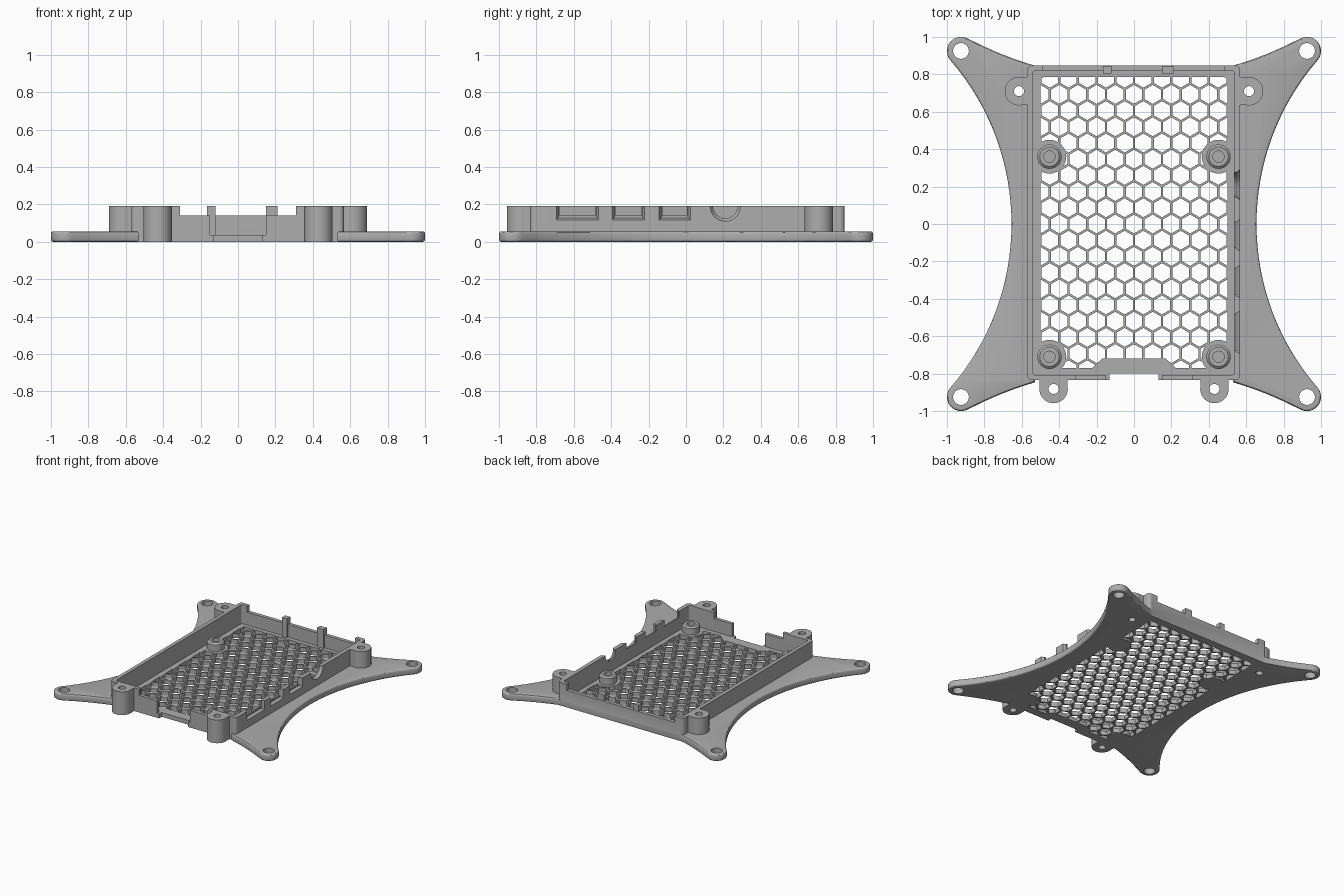
import bpy, bmesh, math
from mathutils import Vector

cube = bpy.data.objects.get("Cube")
if cube:
    bpy.data.objects.remove(cube, do_unlink=True)

grey = bpy.data.materials.new("matte_grey")
grey.use_nodes = True
COLOUR = (0.42, 0.42, 0.42, 1)
grey.diffuse_color = COLOUR
for node in grey.node_tree.nodes:
    if node.type == 'BSDF_PRINCIPLED':
        node.inputs["Base Color"].default_value = COLOUR
        node.inputs["Roughness"].default_value = 0.6


def finish(name, bm):
    bmesh.ops.recalc_face_normals(bm, faces=bm.faces)
    mesh = bpy.data.meshes.new(name)
    bm.to_mesh(mesh)
    bm.free()
    mesh.materials.append(grey)
    ob = bpy.data.objects.new(name, mesh)
    bpy.context.collection.objects.link(ob)
    return ob


def extrude(bm, pts, z0, z1):
    face = bm.faces.new([bm.verts.new((x, y, z0)) for x, y in pts])
    new = bmesh.ops.extrude_face_region(bm, geom=[face])["geom"]
    bmesh.ops.translate(bm, vec=(0, 0, z1 - z0),
                        verts=[v for v in new if isinstance(v, bmesh.types.BMVert)])


def prism(name, pts, z0, z1, bevel=0):
    bm = bmesh.new()
    extrude(bm, pts, z0, z1)
    if bevel:
        rim = [e for e in bm.edges if abs(e.verts[0].co.z - e.verts[1].co.z) < 1e-5]
        bmesh.ops.bevel(bm, geom=rim, offset=bevel, segments=3, profile=0.5, affect='EDGES')
    return finish(name, bm)


def circle(cx, cy, r, n=40, start=0):
    return [(cx + r * math.cos(start + math.tau * i / n),
             cy + r * math.sin(start + math.tau * i / n)) for i in range(n)]


def cylinder(name, cx, cy, r, z0, z1):
    return prism(name, circle(cx, cy, r), z0, z1)


def box(name, x0, x1, y0, y1, z0, z1):
    return prism(name, [(x0, y0), (x1, y0), (x1, y1), (x0, y1)], z0, z1)


def rounded(x0, x1, y0, y1, r, n=6):
    pts = []
    corners = [(x1 - r, y1 - r), (x0 + r, y1 - r), (x0 + r, y0 + r), (x1 - r, y0 + r)]
    for k, (cx, cy) in enumerate(corners):
        for i in range(n + 1):
            a = math.pi / 2 * (k + i / n)
            pts.append((cx + r * math.cos(a), cy + r * math.sin(a)))
    return pts


def boolean(target, tool, op):
    tool.hide_render = True
    mod = target.modifiers.new("bool", 'BOOLEAN')
    mod.operation, mod.object, mod.solver = op, tool, 'EXACT'
    bpy.context.view_layer.update()
    graph = bpy.context.evaluated_depsgraph_get()
    mesh = bpy.data.meshes.new_from_object(target.evaluated_get(graph))
    target.modifiers.clear()
    target.data = mesh
    bpy.data.objects.remove(tool, do_unlink=True)


def add(tool):
    boolean(body, tool, 'UNION')


def cut(tool):
    boolean(body, tool, 'DIFFERENCE')


# Four-armed base plate: concave sides tangent to round arm tips
ARM, TIP = 0.925, 0.075
SIDE_C, SIDE_R = 1.991, 1.336
END_C, END_R, END_X = 2.665, 1.894, 0.53
side_end = math.atan2(ARM, SIDE_C - ARM)
quarter = []
for i in range(17):
    a = side_end * i / 16
    quarter.append((SIDE_C - SIDE_R * math.cos(a), SIDE_R * math.sin(a)))
tip_start = -side_end
tip_end = math.atan2(END_C - ARM, -ARM)
for i in range(1, 21):
    a = tip_start + (tip_end - tip_start) * i / 20
    quarter.append((ARM + TIP * math.cos(a), ARM + TIP * math.sin(a)))
x_start = quarter[-1][0]
for i in range(1, 11):
    x = x_start + (END_X - x_start) * i / 10
    quarter.append((x, END_C - math.sqrt(END_R ** 2 - x * x)))
quarter.append((END_X, 0.83))
half = quarter + [(-x, y) for x, y in reversed(quarter)]
outline = half + [(-x, -y) for x, y in half[1:-1]]
body = prism("base_tray", outline, 0, 0.055, bevel=0.012)

# Case block and screw bosses
TOP, FLOOR, LOW = 0.19, 0.035, 0.14
add(prism("case_block", rounded(-0.57, 0.567, -0.834, 0.848, 0.025), 0, TOP))
BOSSES = [(s * 0.615, 0.71) for s in (-1, 1)] + [(s * 0.43, -0.882) for s in (-1, 1)]
for x, y in BOSSES:
    add(cylinder("boss", x, y, 0.076, 0, TOP))
    if y > 0:
        add(box("boss_web", min(x, x * 0.9), max(x, x * 0.9), y - 0.075, y + 0.075, 0, TOP))
    else:
        add(box("boss_web", x - 0.075, x + 0.075, y, -0.82, 0, TOP))

# Hollow interior and grille window
cut(prism("interior", rounded(-0.54, 0.535, -0.807, 0.818, 0.012), FLOOR, 0.3))
cut(prism("window", rounded(-0.5, 0.5, -0.77, 0.785, 0.02), -0.1, 0.1))

# Lowered end walls, front connector notch
cut(box("back_lowering", -0.49, 0.485, 0.80, 0.9, LOW, 0.3))
cut(box("front_lowering", -0.31, 0.31, -0.95, -0.79, LOW, 0.3))
cut(box("front_notch", -0.15, 0.15, -0.95, -0.79, FLOOR, 0.3))
cut(box("front_edge_notch", -0.13, 0.13, -0.95, -0.80, -0.1, 0.3))

# Screw holes
for x, y in BOSSES:
    cut(cylinder("boss_hole", x, y, 0.027, -0.1, 0.3))
for sx in (-1, 1):
    for sy in (-1, 1):
        cut(cylinder("arm_hole", sx * ARM, sy * ARM, 0.042, -0.1, 0.3))


# Side ports: straight opening plus a flared outer mouth
def hull(name, pts):
    bm = bmesh.new()
    for p in pts:
        bm.verts.new(p)
    bmesh.ops.convex_hull(bm, input=bm.verts)
    return finish(name, bm)


for y0, y1 in ((-0.70, -0.46), (-0.40, -0.215), (-0.15, 0.03)):
    cut(box("port", 0.5, 0.6, y0 + 0.024, y1 - 0.024, 0.14, 0.3))
    cut(hull("port_mouth", [(x, y, z) for x, d in ((0.545, 0.018), (0.58, 0))
                            for y in (y0 + d, y1 - d) for z in (0.11 + d, 0.3)]))
for r0, r1, x0 in ((0.065, 0.065, 0.5), (0.065, 0.09, 0.545)):
    cut(hull("round_port", [Vector((x, y, z)) for x, r in ((x0, r0), (0.58, r1))
                            for y, z in circle(0.21, 0.19, r)]))

# Clip tabs on the back wall
for x0, x1 in ((-0.165, -0.12), (0.15, 0.21)):
    box("clip_tab", x0, x1, 0.805, 0.846, FLOOR, TOP)

# Honeycomb grille
grille = box("honeycomb_grille", -0.5, 0.5, -0.77, 0.785, 0, FLOOR)
PITCH = 0.1
bm = bmesh.new()
for row in range(-10, 11):
    for col in range(-6, 7):
        x = (col + 0.5 * (row % 2)) * PITCH
        y = row * PITCH * math.sqrt(3) / 2
        extrude(bm, circle(x, y, 0.0505, 6, math.pi / 6), -0.05, 0.1)
boolean(grille, finish("hex_cutter", bm), 'DIFFERENCE')

# Solid connector pad behind the front notch
prism("connector_pad", [(-0.23, -0.775), (0.23, -0.775), (0.17, -0.72), (-0.17, -0.72)], 0, FLOOR)

# Board standoffs on round pads
for sx in (-1, 1):
    for y in (0.36, -0.71):
        x = sx * 0.452
        cylinder("standoff_pad", x, y, 0.09, 0, FLOOR)
        bm = bmesh.new()
        rings = []
        for r, z in ((0.065, 0.03), (0.065, 0.088), (0.052, 0.1), (0.03, 0.1), (0.03, 0.037), (0.001, 0.037)):
            rings.append([bm.verts.new((px, py, z)) for px, py in circle(x, y, r, 32)])
        for a, b in zip(rings, rings[1:]):
            for i in range(32):
                j = (i + 1) % 32
                bm.faces.new((a[i], a[j], b[j], b[i]))
        bm.faces.new(rings[-1])
        finish("standoff", bm)

# Smooth curved faces, sharp corners kept
bpy.ops.object.select_all(action='DESELECT')
for ob in bpy.context.scene.objects:
    if ob.type == 'MESH':
        ob.select_set(True)
        bpy.context.view_layer.objects.active = ob
bpy.ops.object.shade_smooth_by_angle(angle=math.radians(30))
